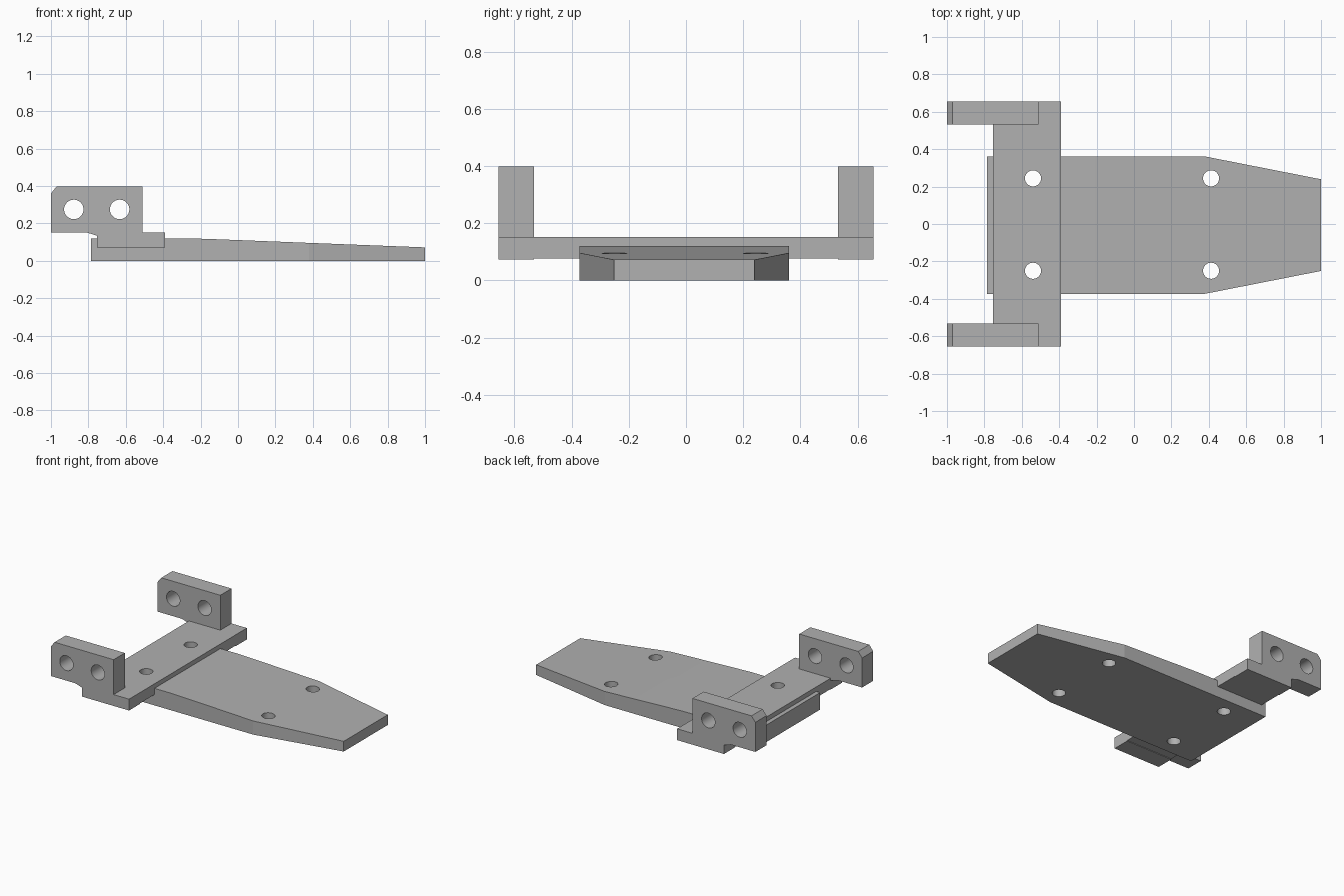
import bpy, bmesh, math
from mathutils import Matrix, Vector

cube = bpy.data.objects.get("Cube")
if cube:
    bpy.data.objects.remove(cube, do_unlink=True)

grey = bpy.data.materials.new("metal grey")
grey.use_nodes = True
grey.diffuse_color = (0.44, 0.44, 0.44, 1)
grey.node_tree.nodes["Principled BSDF"].inputs["Base Color"].default_value = (0.44, 0.44, 0.44, 1)


def make(name, bm):
    bmesh.ops.recalc_face_normals(bm, faces=bm.faces)
    mesh = bpy.data.meshes.new(name)
    bm.to_mesh(mesh)
    bm.free()
    mesh.materials.append(grey)
    obj = bpy.data.objects.new(name, mesh)
    bpy.context.collection.objects.link(obj)
    return obj


def extrude(name, profile, y0, y1):
    """Extrude an x-z profile from y0 to y1."""
    bm = bmesh.new()
    face = bm.faces.new([bm.verts.new((x, y0, z)) for x, z in profile])
    new = bmesh.ops.extrude_face_region(bm, geom=[face])["geom"]
    moved = [v for v in new if isinstance(v, bmesh.types.BMVert)]
    bmesh.ops.translate(bm, verts=moved, vec=(0, y1 - y0, 0))
    return make(name, bm)


def drill(name, centres, radius, depth, rotation=Matrix()):
    """Cylinders joined in one cutter."""
    bm = bmesh.new()
    for c in centres:
        bmesh.ops.create_cone(bm, cap_ends=True, segments=48, radius1=radius, radius2=radius,
                              depth=depth, matrix=Matrix.Translation(Vector(c)) @ rotation)
    obj = make(name, bm)
    obj.hide_render = True
    return obj


def boolean(obj, other, operation):
    mod = obj.modifiers.new("boolean", "BOOLEAN")
    mod.operation, mod.solver, mod.object = operation, "EXACT", other
    bpy.context.view_layer.objects.active = obj
    bpy.ops.object.modifier_apply(modifier=mod.name)


# Tapered base plate, lofted from rectangular sections (x, half width, height)
sections = [(-0.785, 0.367, 0.12), (-0.25, 0.367, 0.12), (-0.1, 0.367, 0.115),
            (0.38, 0.367, 0.096), (1.0, 0.245, 0.072)]
bm = bmesh.new()
rings = []
for x, w, h in sections:
    corners = [(-w, 0), (w, 0), (w, h), (-w, h)]
    rings.append([bm.verts.new((x, y - 0.006, z)) for y, z in corners])
for a, b in zip(rings, rings[1:]):
    for i in range(4):
        j = (i + 1) % 4
        bm.faces.new((a[i], a[j], b[j], b[i]))
bm.faces.new(rings[0])
bm.faces.new(rings[-1])
plate = make("base_plate", bm)

# Cross bracket: bar between two upright ears
bar = [(-0.755, 0.076), (-0.39, 0.076), (-0.39, 0.152), (-0.755, 0.152)]
ear = [(-1, 0.152), (-0.81, 0.152), (-0.755, 0.135), (-0.755, 0.072), (-0.39, 0.072),
       (-0.39, 0.152), (-0.51, 0.152), (-0.51, 0.398), (-0.97, 0.398), (-1, 0.36)]
bracket = extrude("cross_bracket", bar, -0.56, 0.56)
for side in (-1, 1):
    part = extrude("ear", ear, side * 0.532, side * 0.656)
    boolean(bracket, part, "UNION")
    bpy.data.objects.remove(part, do_unlink=True)

# Bolt holes through the plate and bracket, pin holes through the ears
bolts = drill("bolt_cutter", [(x, y, 0.1) for x in (-0.54, 0.412) for y in (-0.25, 0.244)], 0.043, 0.6)
pins = drill("pin_cutter", [(x, 0, 0.275) for x in (-0.878, -0.633)], 0.052, 2,
             Matrix.Rotation(math.pi / 2, 4, "X"))
boolean(plate, bolts, "DIFFERENCE")
boolean(bracket, bolts, "DIFFERENCE")
boolean(bracket, pins, "DIFFERENCE")
for cutter in (bolts, pins):
    bpy.data.objects.remove(cutter, do_unlink=True)

# Smooth hole walls while keeping the edges crisp
for obj in (plate, bracket):
    bpy.ops.object.select_all(action="DESELECT")
    obj.select_set(True)
    bpy.context.view_layer.objects.active = obj
    bpy.ops.object.shade_smooth_by_angle(angle=math.radians(9))
